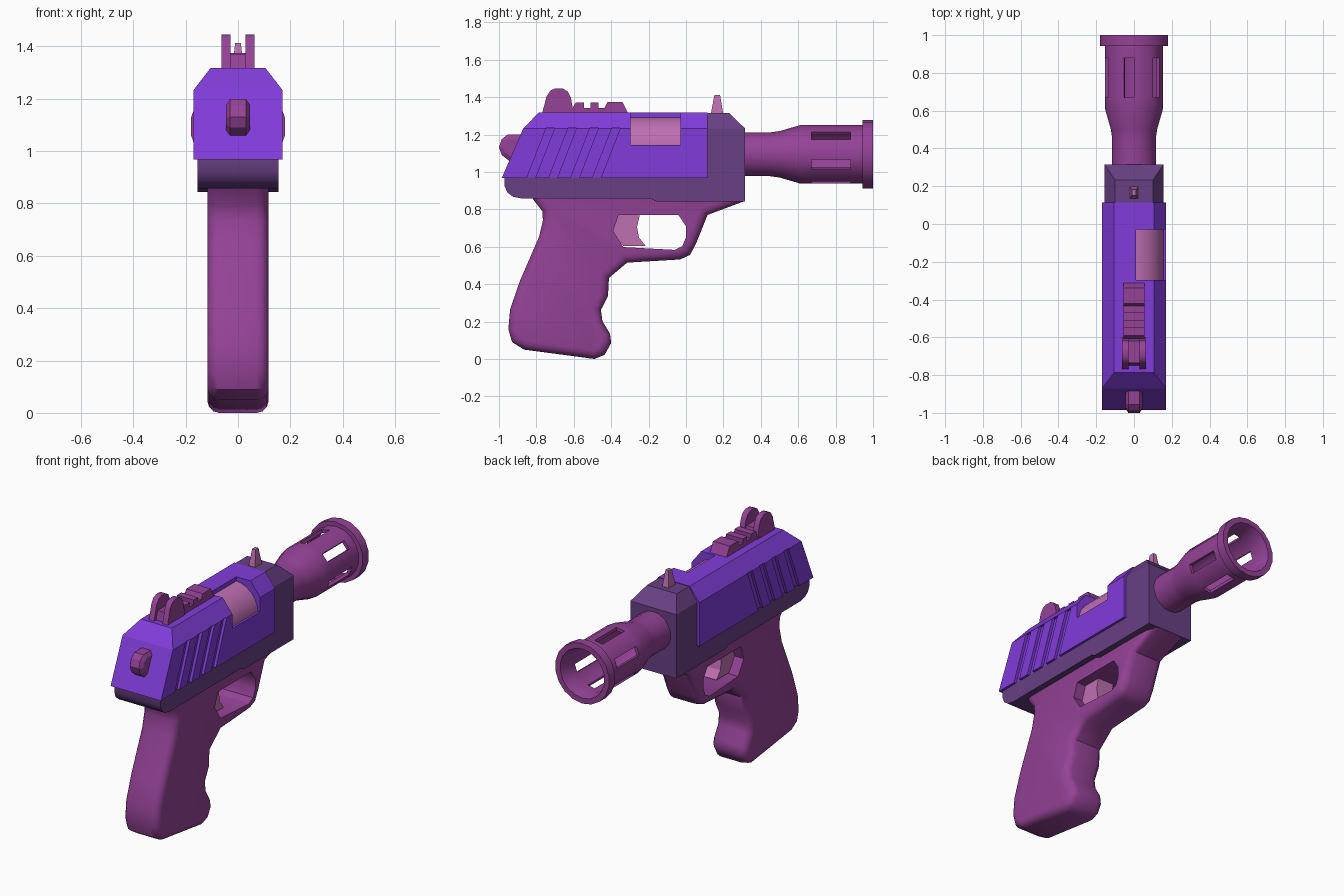
import bpy, bmesh, math
from mathutils import Vector

if "Cube" in bpy.data.objects:
    bpy.data.objects.remove(bpy.data.objects["Cube"])


def material(name, rgb):
    m = bpy.data.materials.new(name)
    m.diffuse_color = (*rgb, 1)
    m.use_nodes = True
    m.node_tree.nodes["Principled BSDF"].inputs["Base Color"].default_value = m.diffuse_color
    return m


VIOLET = material("violet", (0.22, 0.045, 0.70))
DARK = material("dark_purple", (0.14, 0.05, 0.23))
MAGENTA = material("magenta", (0.30, 0.055, 0.31))
PINK = material("pink", (0.52, 0.16, 0.45))


def finish(name, bm, mat, smooth=None):
    bmesh.ops.recalc_face_normals(bm, faces=bm.faces)
    me = bpy.data.meshes.new(name)
    bm.to_mesh(me)
    bm.free()
    ob = bpy.data.objects.new(name, me)
    bpy.context.collection.objects.link(ob)
    if mat:
        me.materials.append(mat)
    if smooth:
        shade(ob, smooth)
    return ob


def shade(ob, angle):
    bpy.ops.object.select_all(action='DESELECT')
    ob.select_set(True)
    bpy.context.view_layer.objects.active = ob
    bpy.ops.object.shade_smooth_by_angle(angle=math.radians(angle))


def inset(pts, d):
    """Move every side of a closed (y, z) profile inwards by d."""
    n = len(pts)
    area = sum(pts[i - 1][0] * pts[i][1] - pts[i][0] * pts[i - 1][1] for i in range(n))
    s = 1 if area > 0 else -1
    out = []
    for i in range(n):
        a, p, b = (Vector(pts[(i + k) % n]) for k in (-1, 0, 1))
        e, f = (p - a).normalized(), (b - p).normalized()
        n1, n2 = Vector((-e.y, e.x)) * s, Vector((-f.y, f.x)) * s
        out.append(p + (n1 + n2) * d / max(1 + n1.dot(n2), 0.3))
    return out


def skin(bm, rings):
    """Join rings of points into a capped solid."""
    vs = [[bm.verts.new(c) for c in r] for r in rings]
    n = len(vs[0])
    for r, q in zip(vs, vs[1:]):
        for i in range(n):
            bm.faces.new((r[i], r[(i + 1) % n], q[(i + 1) % n], q[i]))
    bm.faces.new(vs[0])
    bm.faces.new(vs[-1])


def prism(name, pts, rings, mat=None, smooth=None):
    """Side profile stretched along x; rings are (x, inset)."""
    bm = bmesh.new()
    skin(bm, [[(x, p[0], p[1]) for p in inset(pts, d)] for x, d in rings])
    return finish(name, bm, mat, smooth)


def loft(name, levels, mat):
    """Stacked rectangles: (z, y_back, y_front, half_back_x)."""
    bm = bmesh.new()
    skin(bm, [[(-w, a, z), (w, a, z), (w, b, z), (-w, b, z)] for z, a, b, w in levels])
    return finish(name, bm, mat)


def flat(w):
    return [(-w, 0), (w, 0)]


def rounded(w, r, steps):
    half = []
    for k in range(steps + 1):
        a = math.pi / 2 * k / steps
        half.append((w - r * (1 - math.sin(a)), r * (1 - math.cos(a))))
    return [(-x, d) for x, d in reversed(half)] + half


def cut(target, cutter):
    m = target.modifiers.new("cut", 'BOOLEAN')
    m.operation, m.solver, m.object = 'DIFFERENCE', 'EXACT', cutter
    bpy.context.view_layer.objects.active = target
    bpy.ops.object.modifier_apply(modifier=m.name)
    bpy.data.objects.remove(cutter)


# Slide with chamfered top and sloping rear
slide = loft("slide", [(0.967, -0.985, 0.115, 0.17), (1.233, -0.87, 0.115, 0.17),
                       (1.317, -0.787, 0.115, 0.105)], VIOLET)

# Ejection port with the chamber showing inside
cut(slide, prism("port_cutter", [(-0.297, 1.145), (-0.03, 1.145), (-0.03, 1.4), (-0.297, 1.4)],
                 [(0.01, 0), (0.3, 0)]))
bm = bmesh.new()
skin(bm, [[(0.157 * math.cos(t * math.pi / 12), y, 1.135 + 0.157 * math.sin(t * math.pi / 12))
           for t in range(24)] for y in (-0.305, -0.025)])
finish("chamber", bm, PINK, 35)

# Slanted grip grooves on both sides of the slide
for k in range(4):
    y = -0.375 - 0.117 * k
    pts = [(y - 0.13, 0.955), (y - 0.085, 0.955), (y + 0.024, 1.235), (y - 0.021, 1.235)]
    for s in (-1, 1):
        cut(slide, prism("groove_cutter", pts, [(s * 0.153, 0), (s * 0.25, 0)]))

# Frame rail and front block
prism("frame_rail", [(-0.97, 0.97), (-0.97, 0.925), (-0.955, 0.89), (-0.925, 0.867), (-0.88, 0.858),
                     (-0.19, 0.858), (-0.16, 0.843), (0.113, 0.843), (0.113, 0.97)],
      flat(0.155), DARK, 40)
loft("front_block", [(0.843, 0.112, 0.315, 0.155), (1.233, 0.112, 0.315, 0.155),
                     (1.314, 0.112, 0.232, 0.1)], DARK)

# Grip with finger swells and trigger guard in one outline
grip = prism("grip", [
    (-0.84, 0.90), (-0.815, 0.85), (-0.768, 0.79), (-0.765, 0.74), (-0.786, 0.652), (-0.888, 0.417),
    (-0.94, 0.267), (-0.95, 0.16), (-0.93, 0.09), (-0.866, 0.05), (-0.49, 0.0), (-0.435, 0.022),
    (-0.40, 0.085), (-0.406, 0.134), (-0.447, 0.203), (-0.455, 0.262), (-0.417, 0.337),
    (-0.412, 0.433), (-0.315, 0.515), (-0.032, 0.532), (0.021, 0.556), (0.053, 0.615),
    (0.115, 0.77), (0.311, 0.843), (0.311, 0.90)], rounded(0.117, 0.045, 3), MAGENTA)
cut(grip, prism("guard_cutter", [
    (-0.36, 0.77), (-0.04, 0.77), (0.0, 0.71), (0.0, 0.65), (-0.02, 0.603), (-0.06, 0.583),
    (-0.335, 0.598), (-0.39, 0.685)], flat(0.3)))
shade(grip, 40)

# Trigger
prism("trigger", [(-0.37, 0.78), (-0.245, 0.78), (-0.262, 0.705), (-0.252, 0.65), (-0.215, 0.604),
                  (-0.335, 0.604), (-0.4, 0.685)], flat(0.055), PINK)

# Hammer
prism("hammer", [(-0.86, 1.2), (-0.955, 1.199), (-0.985, 1.175), (-1.0, 1.13), (-0.985, 1.09),
                 (-0.94, 1.055), (-0.86, 1.055)],
      [(-0.045, 0.022), (-0.03, 0), (0.03, 0), (0.045, 0.022)], MAGENTA)

# Rear sight: two ears, bridge and stepped ramp
for s, side in ((-1, "left"), (1, "right")):
    prism("rear_sight_ear_" + side, [
        (-0.77, 1.31), (-0.745, 1.405), (-0.725, 1.435), (-0.70, 1.446), (-0.66, 1.446),
        (-0.632, 1.43), (-0.615, 1.395), (-0.6, 1.31)],
        [(s * 0.028, 0), (s * 0.063, 0)], MAGENTA, 40)
prism("rear_sight_bridge", [(-0.75, 1.31), (-0.735, 1.37), (-0.62, 1.37), (-0.6, 1.31)],
      flat(0.03), MAGENTA)
prism("sight_ramp", [
    (-0.605, 1.31), (-0.605, 1.345), (-0.59, 1.37), (-0.545, 1.37), (-0.545, 1.343), (-0.51, 1.343),
    (-0.51, 1.37), (-0.467, 1.37), (-0.467, 1.343), (-0.435, 1.343), (-0.42, 1.374), (-0.34, 1.374),
    (-0.308, 1.31)], flat(0.056), MAGENTA)

# Front sight blade
bm = bmesh.new()
skin(bm, [[(-w, a, z), (w, a, z), (w, b, z), (-w, b, z)]
          for z, a, b, w in ((1.305, 0.132, 0.2, 0.023), (1.412, 0.152, 0.182, 0.011))])
finish("front_sight", bm, PINK)

# Barrel with flared, slotted muzzle: closed (y, radius) profile turned in 18 sides
prof = [(0.30, 0.06), (0.30, 0.117), (0.45, 0.117), (0.50, 0.124), (0.61, 0.156), (0.67, 0.156),
        (0.88, 0.156), (0.943, 0.156), (0.943, 0.183), (1.0, 0.183), (1.0, 0.150), (0.943, 0.136),
        (0.88, 0.136), (0.67, 0.136), (0.61, 0.136), (0.50, 0.095)]
SIDES, OUT, INN = 18, 5, 12
bm = bmesh.new()
turn = []
for y, r in prof:
    angles = [math.radians(30 + 360 / SIDES * k) for k in range(SIDES)]
    turn.append([bm.verts.new((r * math.cos(a), y, 1.094 + r * math.sin(a))) for a in angles])
for i in range(len(prof)):
    p, q = turn[i], turn[(i + 1) % len(prof)]
    for k in range(SIDES):
        if i in (OUT, INN) and k % 3 == 0:
            continue
        j = (k + 1) % SIDES
        bm.faces.new((p[k], p[j], q[j], q[k]))
for k in range(0, SIDES, 3):
    o1, o2, i2, i1 = (turn[n] for n in (OUT, OUT + 1, INN, INN + 1))
    for e in (k, k + 1):
        bm.faces.new((o1[e], o2[e], i2[e], i1[e]))
    for o, n in ((o1, i1), (o2, i2)):
        bm.faces.new((o[k], o[k + 1], n[k + 1], n[k]))
finish("barrel", bm, MAGENTA, 35)
